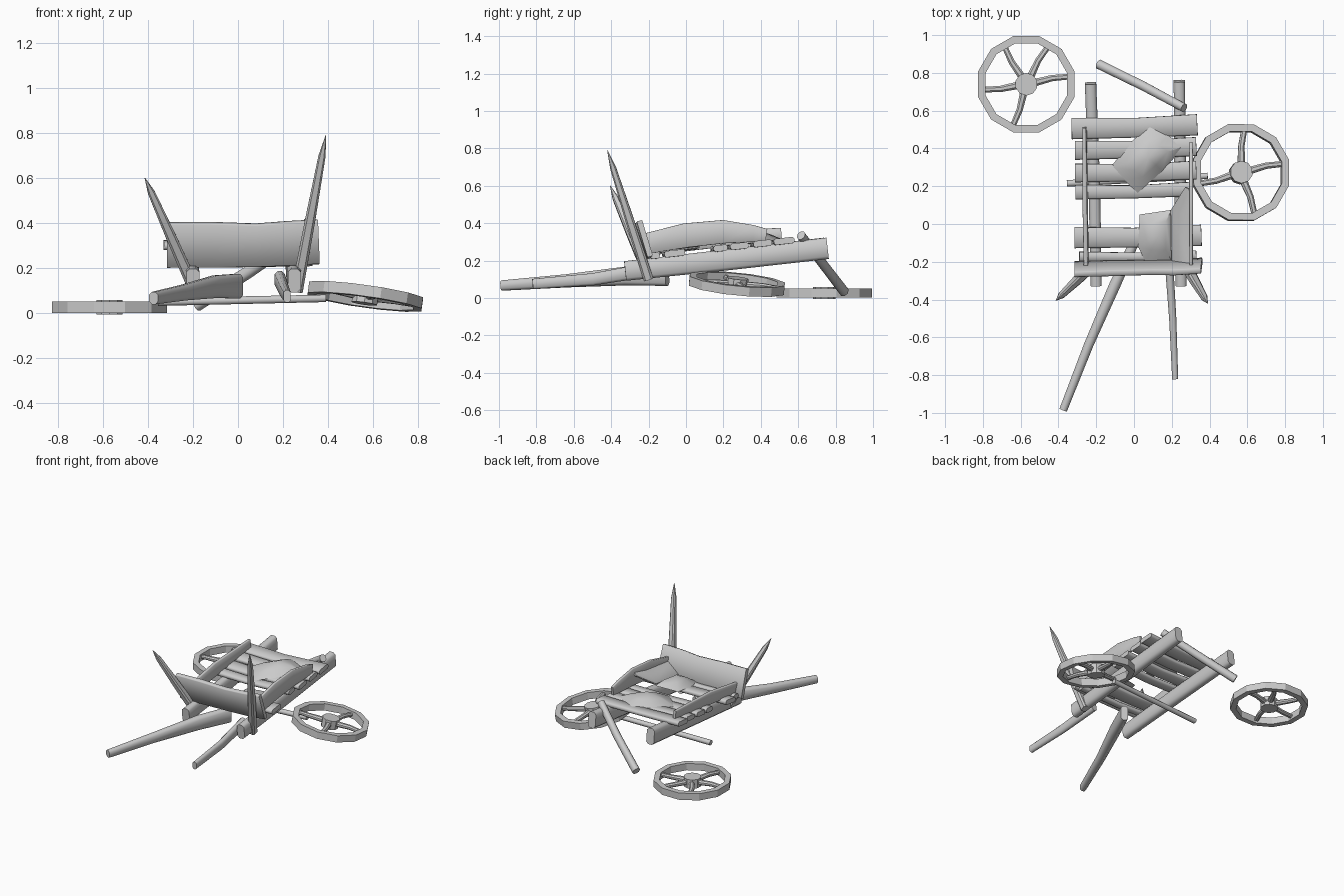
import bpy, bmesh, math
from mathutils import Vector, Matrix

if "Cube" in bpy.data.objects:
    bpy.data.objects.remove(bpy.data.objects["Cube"])

DECK = Vector((0, -0.113, 1))          # normal of the sloping cart bed


def finish(name, bm, mat=None, angle=50):
    bmesh.ops.recalc_face_normals(bm, faces=bm.faces)
    me = bpy.data.meshes.new(name)
    bm.to_mesh(me)
    bm.free()
    ob = bpy.data.objects.new(name, me)
    bpy.context.collection.objects.link(ob)
    if mat:
        ob.matrix_world = mat
    bpy.ops.object.select_all(action='DESELECT')
    ob.select_set(True)
    bpy.context.view_layer.objects.active = ob
    bpy.ops.object.shade_smooth_by_angle(angle=math.radians(angle))
    return ob


def loft(bm, pts, up=(0, 0, 1), chamfer=0.3):
    """Chamfered box section swept through (x, y, z, width, height) points."""
    P = [Vector(p[:3]) for p in pts]
    up = Vector(up)
    rings = []
    for i, p in enumerate(pts):
        t = (P[min(i + 1, len(P) - 1)] - P[max(i - 1, 0)]).normalized()
        s = t.cross(up).normalized()
        u = s.cross(t)
        a, b = p[3] / 2, p[4] / 2
        c = min(a, b) * chamfer * 2
        sec = [(a, b - c), (a - c, b), (c - a, b), (-a, b - c),
               (-a, c - b), (c - a, -b), (a - c, -b), (a, c - b)]
        rings.append([bm.verts.new(P[i] + s * x + u * y) for x, y in sec])
    for r, q in zip(rings, rings[1:]):
        for k in range(8):
            n = (k + 1) % 8
            bm.faces.new((r[k], r[n], q[n], q[k]))
    bm.faces.new(rings[0])
    bm.faces.new(rings[-1][::-1])


def bar(name, pts, up=(0, 0, 1), chamfer=0.3, angle=50):
    bm = bmesh.new()
    loft(bm, pts, up, chamfer)
    return finish(name, bm, angle=angle)


def wheel(name, centre, normal, angles):
    bm = bmesh.new()
    n, rings = 12, []
    for i in range(n):
        a = math.radians(15) + math.tau * i / n
        rings.append([bm.verts.new((r * math.cos(a), r * math.sin(a), z))
                      for r, z in ((.264, -.025), (.264, .025), (.224, .025), (.224, -.025))])
    for i in range(n):
        r, q = rings[i], rings[(i + 1) % n]
        for k in range(4):
            bm.faces.new((r[k], q[k], q[(k + 1) % 4], r[(k + 1) % 4]))
    bmesh.ops.create_cone(bm, cap_ends=True, segments=10, radius1=.06, radius2=.06, depth=.065)
    for deg in angles:
        a = math.radians(deg)
        b = a + .06
        loft(bm, [(.04 * math.cos(a), .04 * math.sin(a), 0, .04, .035),
                  (.14 * math.cos(b), .14 * math.sin(b), .003, .033, .03),
                  (.232 * math.cos(a), .232 * math.sin(a), 0, .03, .025)])
    q = Vector((0, 0, 1)).rotation_difference(Vector(normal).normalized())
    finish(name, bm, Matrix.Translation(centre) @ q.to_matrix().to_4x4(), 25)


# Fallen wheels and their axle
wheel("left_wheel", (-.57, .74, .027), (0, 0, 1), (120, 60, 10, 252, 187))
wheel("right_wheel", (.565, .272, .075), (.14, .1, 1), (85, 12, 288, 195))
bar("axle", [(-.355, .215, .05, .035, .035), (.39, .255, .066, .033, .033)])

# Bed beams
for side, x0, xm, x1, ye in (("left", -.2, -.21, -.23, .745), ("right", .25, .245, .24, .757)):
    bar(side + "_beam", [(x0, -.325, .145, .058, .105), (xm, .2, .202, .062, .112),
                         (x1, ye, .266, .06, .115)], chamfer=.25)

# Bed planks: x start, x end, y at start, y at end, width
planks = [(-.33, .335, .505, .525, .112), (-.312, .33, .39, .41, .10),
          (-.312, .33, .27, .285, .098), (-.31, .31, .168, .185, .075),
          (-.315, .357, -.072, -.06, .112), (-.29, .33, -.172, -.165, .05)]
for i, (xa, xb, ya, yb, w) in enumerate(planks):
    ym = (ya + yb) / 2 - .006
    bar("bed_plank_%d" % (i + 1),
        [(xa, ya, .246 + .113 * ya, w, .034), (0, ym, .24 + .113 * ym, w * .92, .03),
         (xb, yb, .246 + .113 * yb, w, .034)], DECK, .28)

# Front board leaning forward, with a slightly wavy top
bar("front_board", [(-.315, -.238, .303, .03, .205), (-.12, -.232, .304, .034, .205),
                    (.08, -.228, .302, .032, .195), (.22, -.228, .31, .034, .2),
                    (.358, -.22, .318, .03, .2)], (0, -.3, 1), .15)

# Side boards
bar("left_side_board", [(-.253, -.22, .265, .022, .08), (-.258, .1, .31, .024, .095),
                        (-.262, .51, .345, .02, .06)], (-.06, 0, 1), .15)
bar("right_side_board", [(.302, -.22, .29, .018, .11), (.302, 0, .335, .02, .13),
                         (.302, .2, .355, .02, .125), (.302, .36, .345, .02, .09),
                         (.302, .43, .335, .016, .07)], (0, 0, 1), .15)

# Pointed corner stakes
for side, base, tip in (("left", (-.2, -.2, .12), (-.413, -.405, .60)),
                        ("right", (.262, -.2, .10), (.39, -.42, .79))):
    b, t = Vector(base), Vector(tip)
    pts = []
    for f, w in ((0, .052), (.45, .046), (.86, .032), (1, .003)):
        p = b.lerp(t, f)
        pts.append((p.x, p.y, p.z, w, w))
    bar(side + "_stake", pts, (0, 1, 0), .2, 35)

# Broken pull handles, thickening under the bed
bar("left_handle", [(-.375, -.985, .067, .042, .055), (-.24, -.64, .092, .05, .07),
                    (-.1, -.32, .118, .06, .1), (0, -.1, .12, .05, .11)])
bar("right_handle", [(.218, -.82, .075, .032, .055), (.205, -.5, .1, .038, .065),
                     (.185, -.2, .15, .045, .075)])

# Loose pole leaning on the back of the right beam
bar("loose_pole", [(-.185, .845, .035, .05, .055), (.05, .73, .185, .048, .052),
                   (.265, .615, .335, .045, .05)])


# Sagging sacks: domed patches given an outline and an apex
def sack(name, outline, apex, rise):
    bm = bmesh.new()
    top = bm.verts.new(apex)
    rim = [bm.verts.new(p) for p in outline]
    mid = [bm.verts.new(Vector(apex).lerp(Vector(p), .55) + Vector((0, 0, rise))) for p in outline]
    n = len(rim)
    for i in range(n):
        j = (i + 1) % n
        bm.faces.new((top, mid[i], mid[j]))
        bm.faces.new((mid[i], rim[i], rim[j], mid[j]))
    bm.faces.new(rim[::-1])
    finish(name, bm, angle=45)


sack("back_sack", [(.085, .525, .31), (.18, .47, .31), (.265, .41, .30), (.15, .28, .29),
                   (.02, .165, .275), (-.05, .23, .28), (-.125, .30, .285), (-.02, .43, .30)],
     (.075, .35, .365), .008)
sack("front_sack", [(.03, .05, .26), (.2, .075, .27), (.2, -.2, .235),
                    (.06, -.2, .235), (.022, -.12, .245)], (.13, -.06, .315), .01)

# Torn cloth hung inside the right board
bar("torn_cloth", [(.25, -.21, .28, .012, .12), (.25, .06, .315, .012, .13),
                   (.285, .19, .375, .01, .03)], (.85, 0, .6), .1)
